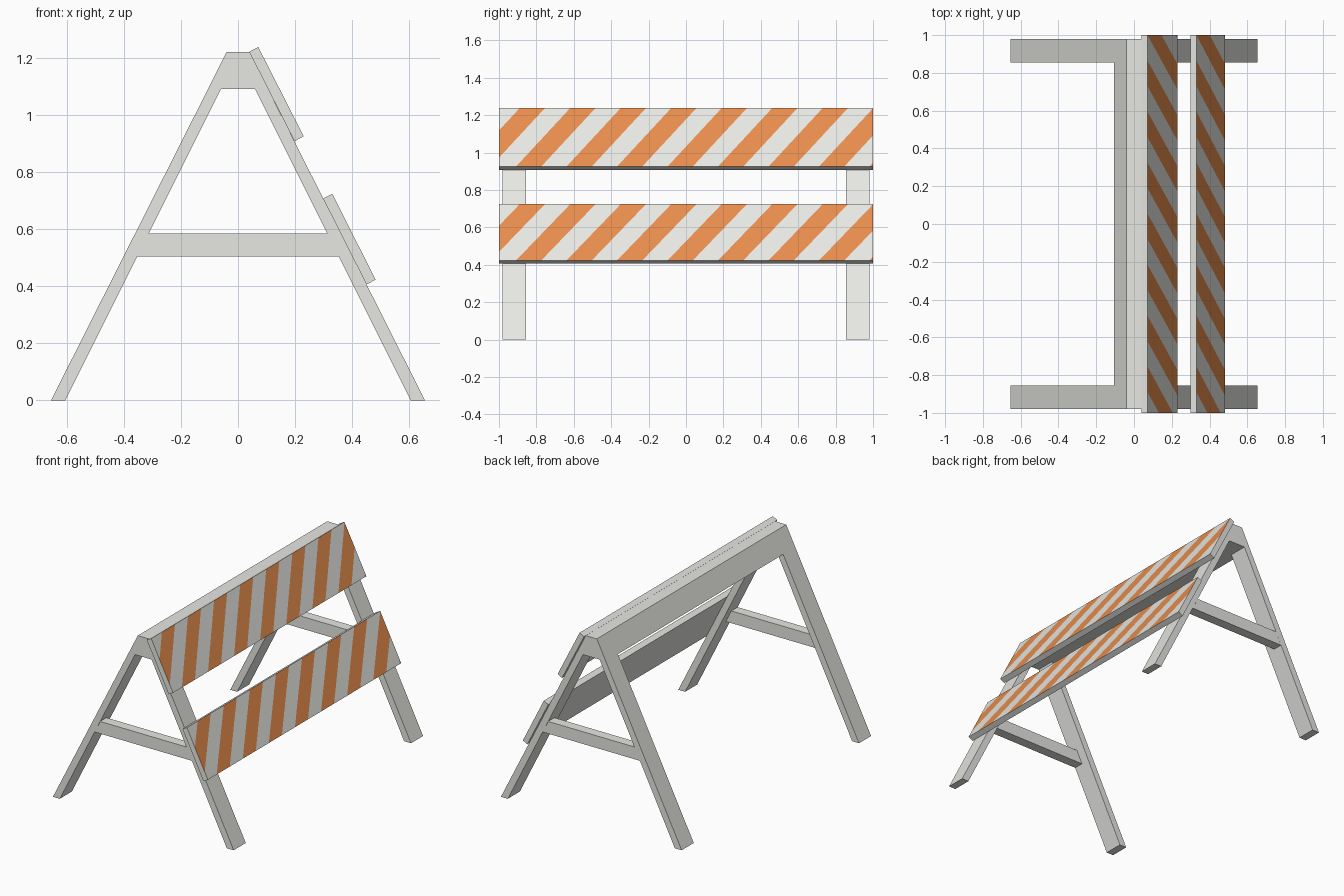
import bpy, bmesh
from mathutils import Vector

if "Cube" in bpy.data.objects:
    bpy.data.objects.remove(bpy.data.objects["Cube"])


def material(name, rgb):
    m = bpy.data.materials.new(name)
    m.diffuse_color = (*rgb, 1)
    m.use_nodes = True
    m.node_tree.nodes["Principled BSDF"].inputs["Base Color"].default_value = m.diffuse_color
    return m


WHITE = material("off_white_paint", (0.8, 0.8, 0.77))
ORANGE = material("orange_stripe", (0.8, 0.27, 0.075))


def prism(profile, y0, y1):
    """Extrude an (x, z) profile along y."""
    bm = bmesh.new()
    face = bm.faces.new([bm.verts.new((x, y0, z)) for x, z in profile])
    ext = bmesh.ops.extrude_face_region(bm, geom=[face])["geom"]
    bmesh.ops.translate(bm, vec=(0, y1 - y0, 0),
                        verts=[g for g in ext if isinstance(g, bmesh.types.BMVert)])
    bmesh.ops.recalc_face_normals(bm, faces=bm.faces)
    return bm


def finish(bm, name, *mats):
    bm.normal_update()
    me = bpy.data.meshes.new(name)
    bm.to_mesh(me)
    bm.free()
    for m in mats:
        me.materials.append(m)
    ob = bpy.data.objects.new(name, me)
    bpy.context.collection.objects.link(ob)
    return ob


# Ridge beam along the top
finish(prism([(-0.04, 1.22), (0.04, 1.22), (0.1055, 1.09), (-0.1055, 1.09)], -0.98, 0.98),
       "ridge_beam", WHITE)

# Splayed legs and cross braces at both ends
for sy, end in ((-1, "front"), (1, "back")):
    for sx, side in ((-1, "left"), (1, "right")):
        leg = [(0.655, 0), (0.605, 0), (0.06, 1.09), (0.1055, 1.09)]
        y0, y1 = sorted((sy * 0.855, sy * 0.98))
        finish(prism([(sx * x, z) for x, z in leg], y0, y1), f"{end}_{side}_leg", WHITE)
    y0, y1 = sorted((sy * 0.915, sy * 0.98))
    finish(prism([(-0.352, 0.505), (0.352, 0.505), (0.312, 0.585), (-0.312, 0.585)], y0, y1),
           f"{end}_cross_brace", WHITE)

# Striped boards: cut the outer face along slanted lines, colour alternate strips
PERIOD, SLANT, START = 0.27, 0.29, -0.889


def striped_board(name, top, bottom):
    back = (-0.032, -0.017)
    inner = [(p[0] + back[0], p[1] + back[1]) for p in (bottom, top)]
    bm = prism([top, bottom] + inner, -1, 1)
    bm.normal_update()
    a = Vector((bottom[0], -SLANT, bottom[1]))
    b = Vector((top[0], 0, top[1]))
    n = Vector((top[1] - bottom[1], 0, bottom[0] - top[0])).normalized()
    cut = (b - a).cross(n).normalized()

    def outer():
        return [f for f in bm.faces if f.normal.dot(n) > 0.95]

    for k in range(-1, 18):
        faces = outer()
        geom = list({g for f in faces for g in (*f.verts, *f.edges)}) + faces
        bmesh.ops.bisect_plane(bm, geom=geom, dist=1e-5, plane_no=cut,
                               plane_co=b + Vector((0, START + k * PERIOD / 2, 0)))
        bm.normal_update()
    for f in outer():
        c = f.calc_center_median()
        t = (c.z - bottom[1]) / (top[1] - bottom[1])
        phase = (c.y - SLANT * (t - 1) - START) / PERIOD
        f.material_index = int(phase % 1 < 0.5)
    finish(bm, name, WHITE, ORANGE)


striped_board("upper_striped_board", (0.071, 1.238), (0.23, 0.925))
striped_board("lower_striped_board", (0.33, 0.724), (0.482, 0.423))
